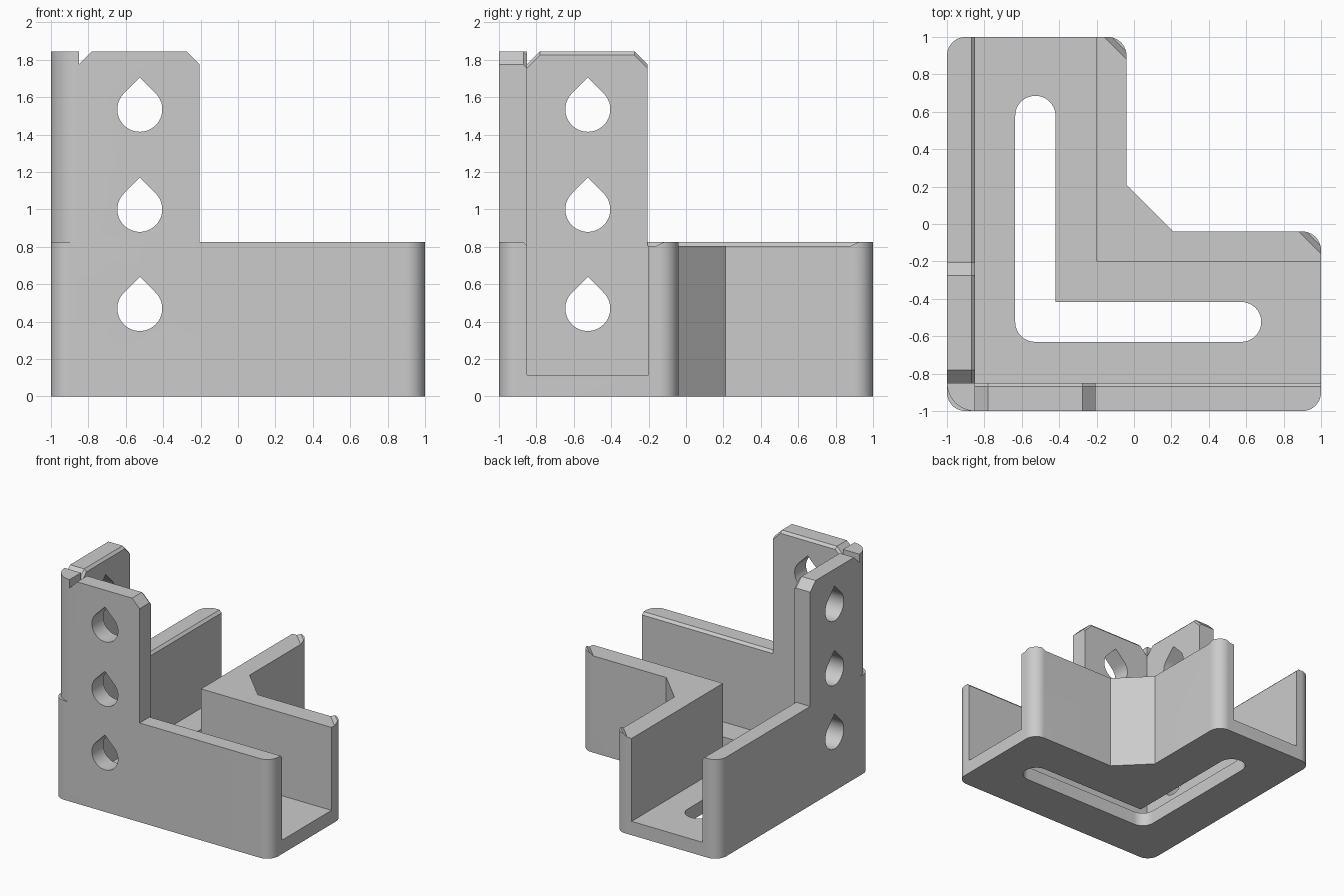
import bpy, bmesh, math
from mathutils import Vector

if "Cube" in bpy.data.objects:
    bpy.data.objects.remove(bpy.data.objects["Cube"], do_unlink=True)

WALL, LOW, TALL, FLOOR, LIP = -0.85, 0.825, 1.845, 0.115, 0.02
INNER, EDGE, CUT = -0.2, -0.04, 0.21

grey = bpy.data.materials.new("light grey plastic")
grey.use_nodes = True
grey.diffuse_color = (0.6, 0.6, 0.6, 1)
grey.node_tree.nodes["Principled BSDF"].inputs["Base Color"].default_value = (0.6, 0.6, 0.6, 1)


def loft(name, loops):
    """Closed solid through matching loops of 3D points."""
    bm = bmesh.new()
    rings = [[bm.verts.new(p) for p in loop] for loop in loops]
    n = len(rings[0])
    for a, b in zip(rings, rings[1:]):
        for i in range(n):
            j = (i + 1) % n
            bm.faces.new((a[i], a[j], b[j], b[i]))
    bm.faces.new(rings[0])
    bm.faces.new(rings[-1])
    bmesh.ops.recalc_face_normals(bm, faces=bm.faces)
    mesh = bpy.data.meshes.new(name)
    bm.to_mesh(mesh)
    bm.free()
    mesh.materials.append(grey)
    obj = bpy.data.objects.new(name, mesh)
    bpy.context.collection.objects.link(obj)
    return obj


def rounded(corners, steps=16):
    """Outline from (x, y, radius) corners; rounded corners are square ones."""
    out = []
    for i, (x, y, r) in enumerate(corners):
        p = Vector((x, y))
        if not r:
            out.append(p)
            continue
        u = (Vector(corners[i - 1][:2]) - p).normalized()
        v = (Vector(corners[(i + 1) % len(corners)][:2]) - p).normalized()
        for k in range(steps + 1):
            t = math.pi / 2 * k / steps
            out.append(p + r * (u + v) - r * (v * math.cos(t) + u * math.sin(t)))
    return out


def plate(name, outline, z0, z1):
    return loft(name, [[(x, y, z) for x, y in outline] for z in (z0, z1)])


def combine(target, tool, operation):
    mod = target.modifiers.new(operation.lower(), 'BOOLEAN')
    mod.operation, mod.solver, mod.object = operation, 'EXACT', tool
    bpy.context.view_layer.objects.active = target
    bpy.ops.object.modifier_apply(modifier=mod.name)
    bpy.data.objects.remove(tool, do_unlink=True)


# L-shaped body with rounded ends and a chamfered inside corner
R = 0.1
body = plate("corner_bracket", rounded([
    (-1, -1, R), (1, -1, R), (1, EDGE, R), (CUT, EDGE, 0),
    (EDGE, CUT, 0), (EDGE, 1, R), (-1, 1, R)]), 0, LOW)

# channel, flared at the top to bevel the outer rails
def channel_loop(z, flare):
    w = WALL - flare
    return [(x, y, z) for x, y in ((w, w), (1.2, w), (1.2, INNER),
                                   (INNER, INNER), (INNER, 1.2), (w, 1.2))]

combine(body, loft("channel_cutter", [
    channel_loop(FLOOR, 0), channel_loop(LOW - LIP, 0),
    channel_loop(LOW + LIP, 2 * LIP)]), 'DIFFERENCE')

# inner wall top lowered, leaving a small raised nub at each end
def nub_loop(z, s):
    return [(x, y, z) for x, y in ((-.3, -.3), (s + .3, -.3), (s, 0),
                                   (s, s), (0, s), (-.3, s + .3))]

combine(body, loft("nub_cutter", [
    nub_loop(LOW - LIP, 0.84), nub_loop(LOW + LIP, 0.92)]), 'DIFFERENCE')

# rounded corner post
combine(body, plate("corner_post", rounded([
    (-1, -1, 0.15), (WALL, -1, 0), (WALL, WALL, 0), (-1, WALL, 0)]), 0.5, TALL), 'UNION')

# two chamfered upright plates with a bevelled inner top edge
c = 0.07
right = -0.205
profile = [(WALL, 0.5), (right, 0.5), (right, TALL - c), (right - c, TALL),
           (WALL + c, TALL), (WALL, TALL - c)]

def upright_loop(depth, drop, swap):
    pts = [(x, depth, z - (drop if z > 1 else 0)) for x, z in profile]
    return [(y, x, z) if swap else (x, y, z) for x, y, z in pts]

for name, swap in (("front_upright", False), ("side_upright", True)):
    combine(body, loft(name, [upright_loop(-1, 0, swap),
                              upright_loop(WALL - LIP, 0, swap),
                              upright_loop(WALL, LIP, swap)]), 'UNION')

# teardrop holes through both uprights
r = 0.12
drop = [(0, r * math.sqrt(2))]
for k in range(49):
    a = math.radians(135 + 270 * k / 48)
    drop.append((r * math.cos(a), r * math.sin(a)))
for swap in (False, True):
    for zc in (0.47, 1.0, 1.535):
        loops = [[(d, x - 0.525, z + zc) if swap else (x - 0.525, d, z + zc)
                  for x, z in drop] for d in (-1.1, -0.8)]
        combine(body, loft("hole_cutter", loops), 'DIFFERENCE')

# L-shaped slot through the floor
s = 0.106
combine(body, plate("slot_cutter", rounded([
    (-.635, -.63, s), (.68, -.63, s), (.68, -.417, s),
    (-.42, -.417, 0), (-.42, .685, s), (-.635, .685, s)]), -0.1, 0.3), 'DIFFERENCE')

bpy.ops.object.select_all(action='DESELECT')
body.select_set(True)
bpy.context.view_layer.objects.active = body
bpy.ops.object.shade_smooth_by_angle(angle=math.radians(20))
